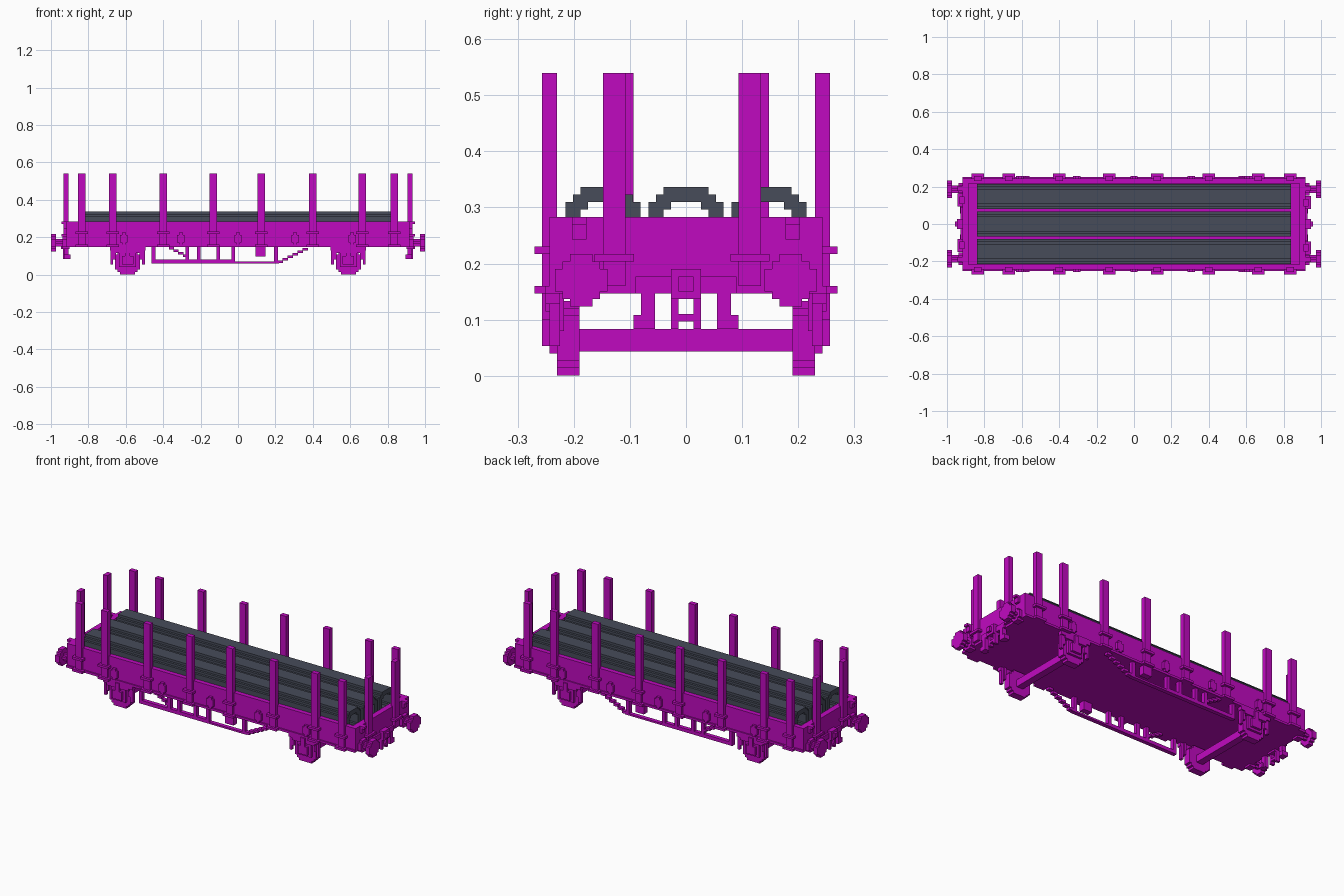
import bpy, bmesh
from mathutils import Vector

if "Cube" in bpy.data.objects:
    bpy.data.objects.remove(bpy.data.objects["Cube"])

V = 1 / 75  # size of one block step
SIDES = (-1, 1)


def make_material(name, rgb):
    m = bpy.data.materials.new(name)
    m.use_nodes = True
    m.diffuse_color = (*rgb, 1)
    m.node_tree.nodes["Principled BSDF"].inputs["Base Color"].default_value = (*rgb, 1)
    return m


MAGENTA = make_material("magenta paint", (0.53, 0.003, 0.53))
STEEL = make_material("dark pipe steel", (0.063, 0.072, 0.102))


def finish(name, bm, mat):
    bmesh.ops.recalc_face_normals(bm, faces=bm.faces)
    me = bpy.data.meshes.new(name)
    bm.to_mesh(me)
    bm.free()
    me.materials.append(mat)
    ob = bpy.data.objects.new(name, me)
    bpy.context.collection.objects.link(ob)
    return ob


def boxes(name, spans, mat=MAGENTA):
    """One object from (x0, x1, y0, y1, z0, z1) spans."""
    bm = bmesh.new()
    for x0, x1, y0, y1, z0, z1 in spans:
        lo, hi = Vector((x0, y0, z0)), Vector((x1, y1, z1))
        for v in bmesh.ops.create_cube(bm, size=1)["verts"]:
            v.co = (lo + hi) / 2 + Vector(a * b for a, b in zip(v.co, hi - lo))
    return finish(name, bm, mat)


def flip(span, axis):
    s = list(span)
    s[2 * axis], s[2 * axis + 1] = -s[2 * axis + 1], -s[2 * axis]
    return tuple(s)


def both(spans, axis):
    return [t for s in spans for t in (s, flip(s, axis))]


def around(quarter):
    """Mirror a quarter outline into a closed stepped circle."""
    half = quarter + [(-a, b) for a, b in reversed(quarter)]
    return half + [(-a, -b) for a, b in half]


def stepped(name, quarter, axis, start, end, centre, mat=MAGENTA, hole=None):
    """Stepped disc or tube along x (axis 0) or y (axis 1)."""
    bm = bmesh.new()

    def ring(quart, d):
        out = []
        for a, b in around(quart):
            h, z = centre[0] + a * V, centre[1] + b * V
            out.append(bm.verts.new((d, h, z) if axis == 0 else (h, d, z)))
        return out

    def bridge(p, q):
        for i in range(len(p)):
            j = (i + 1) % len(p)
            bm.faces.new((p[i], p[j], q[j], q[i]))

    a, b = ring(quarter, start), ring(quarter, end)
    bridge(a, b)
    if hole:
        c, d = ring(hole, start), ring(hole, end)
        bridge(c, d)
        bridge(a, c)
        bridge(b, d)
    else:
        bm.faces.new(a)
        bm.faces.new(b)
    return finish(name, bm, mat)


ROUND = [(5, 3), (4, 3), (4, 4), (3, 4), (3, 5)]
BORE = [(3, 2), (2.5, 2), (2, 2), (2, 2.5), (2, 3)]
HEAD = [(3.5, 1.5), (2.5, 1.5), (2.5, 2.5), (1.5, 2.5), (1.5, 3.5)]
SHAFT = [(1.5, .5), (.5, .5), (.5, 1.5)]

# Open wagon body
boxes("floor", [(-.91, .91, -.243, .243, .147, .203)])
boxes("side_walls", both([(-.918, .918, .217, .243, .147, .283)], 1))
boxes("side_sills", both([(-.918, .918, .243, .25, .147, .16)], 1))
boxes("end_walls", both([(.885, .918, -.217, .217, .147, .283)], 0))

# Pipe load
for label, y in (("right", -.148), ("middle", 0), ("left", .148)):
    stepped(label + "_pipe", ROUND, 0, -.84, .84, (y, .27), STEEL, BORE)

# Side stakes with their brackets
posts, brackets = [], []
for x in (-.835, -.67, -.4, -.132, .125, .4, .665, .835):
    posts.append((x - .02, x + .02, .23, .257, .147, .54))
    for z in (.147, .217):
        brackets.append((x - .033, x + .033, .24, .27, z, z + V))
boxes("side_stakes", both(posts, 1))
boxes("side_stake_brackets", both(brackets, 1))

# Lashing plates between the stakes
plates = []
for x in (-.61, -.305, 0, .305, .61):
    plates += [(x - .02, x + .02, .24, .257, .172, .212),
               (x - .01, x + .01, .24, .257, .16, .224)]
boxes("lashing_plates", both(plates, 1))

# End stakes, slightly offset as on opposite corners
posts, brackets = [], []
for s in SIDES:
    for y in (.114 * s, -.128 * s):
        x0, x1 = sorted((.907 * s, .933 * s))
        posts.append((x0, x1, y - .02, y + .02, .16, .54))
        x0, x1 = sorted((.91 * s, .945 * s))
        brackets.append((x0, x1, y - .035, y + .035, .204, .217))
boxes("end_stakes", posts)
boxes("end_stake_brackets", brackets)
boxes("lamp_brackets", both(both([(.91, .932, .177, .203, .243, .283),
                                  (.91, .945, .177, .203, .27, .283)], 1), 0))

# Buffers
for sx in SIDES:
    for sy in SIDES:
        c = (.187 * sy, .17)
        stepped("buffer_head", HEAD, 0, .973 * sx, sx, c)
        stepped("buffer_shaft", SHAFT, 0, .91 * sx, .975 * sx, c)
        stepped("buffer_collar", [(2.5, 1.5), (1.5, 1.5), (1.5, 2.5)],
                0, .9 * sx, .937 * sx, c)

# Headstock, coupling and brake hoses
ends = [(.9, .928, -.09, .09, .147, .177),
        (.9, .945, -.027, .027, .137, .19),
        (.93, .958, -.013, .013, .15, .177)]
ends += both([(.91, .935, .013, .027, .083, .147)], 1)
ends += [(.91, .935, -.02, .02, .097, .11)]
boxes("couplings", both(ends, 0))
hose = [(.905, .93, .055, .08, .083, .15), (.895, .93, .067, .094, .083, .108)]
boxes("brake_hoses", both(both(hose, 1), 0))

# Wheelsets, axle boxes and springs
for x in (-.59, .59):
    boxes("axle", [(x - .02, x + .02, -.2, .2, .043, .083)])
    for s in SIDES:
        stepped("wheel", ROUND, 1, .19 * s, .23 * s, (x, .067))
    gear = [(x - .03, x + .03, .225, .257, .053, .1),
            (x - .045, x + .045, .225, .243, .04, .115),
            (x - .013, x + .013, .225, .257, .1, .147),
            (x - .07, x + .07, .225, .25, .115, .128),
            (x - .095, x + .095, .225, .25, .128, .147)]
    for s in SIDES:
        gear += [(x + s * .085 - .007, x + s * .085 + .007, .225, .243, .053, .147),
                 (x + s * .07 - .007, x + s * .07 + .007, .217, .243, .08, .147)]
    boxes("axle_gear", both(gear, 1))

# Under-frame truss with stepped braces
Y0, Y1 = .217, .24
truss = [(-.46, -.02, Y0, Y1, .06, .08), (-.02, .22, Y0, Y1, .06, .07),
         (.093, .147, Y0, Y1 + .01, .097, .15)]
for x in (-.452, -.272, -.21, -.105, -.025, .203):
    truss.append((x - .01, x + .01, Y0, Y1, .06, .15))
for i in range(6):
    x, z = .21 + i * .027, .063 + i * V
    truss.append((x, x + .03, Y0, Y1, z, z + V))
for i in range(4):
    x, z = -.37 + i * .025, .135 - i * V
    truss.append((x, x + .028, Y0, Y1, z, z + V))
boxes("truss", both(truss, 1))
